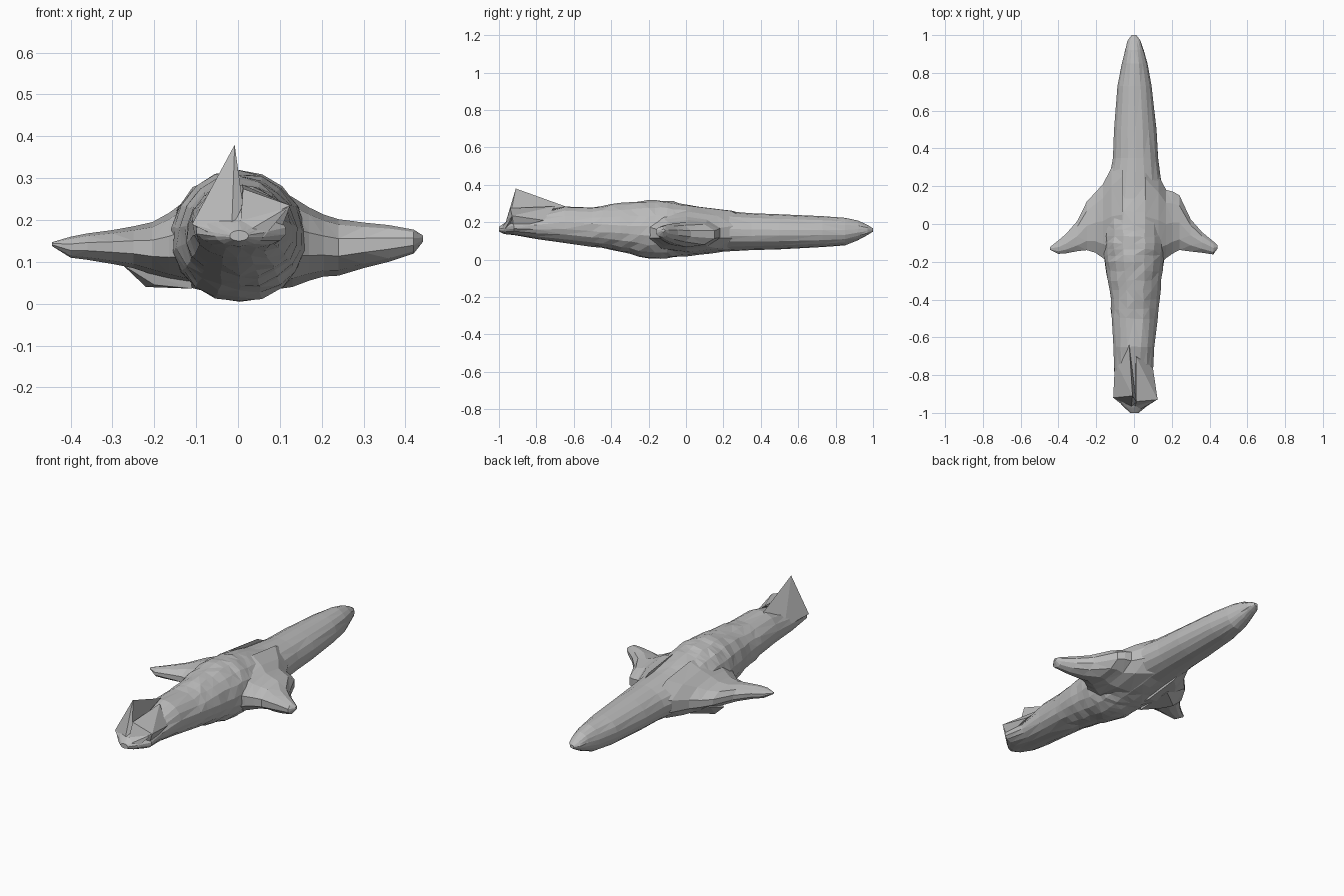
import bpy, bmesh, math, random
from mathutils import Vector

if "Cube" in bpy.data.objects:
    bpy.data.objects.remove(bpy.data.objects["Cube"], do_unlink=True)
random.seed(4)

grey = bpy.data.materials.new("stone grey")
grey.use_nodes = True
grey.diffuse_color = (0.5, 0.5, 0.5, 1)
grey.node_tree.nodes["Principled BSDF"].inputs["Base Color"].default_value = (0.5, 0.5, 0.5, 1)


def finish(bm, name):
    bmesh.ops.triangulate(bm, faces=bm.faces)
    bmesh.ops.recalc_face_normals(bm, faces=bm.faces)
    mesh = bpy.data.meshes.new(name)
    bm.to_mesh(mesh)
    bm.free()
    mesh.materials.append(grey)
    obj = bpy.data.objects.new(name, mesh)
    bpy.context.collection.objects.link(obj)
    return obj


def loft(name, rings):
    bm = bmesh.new()
    loops = [[bm.verts.new(p) for p in ring] for ring in rings]
    n = len(loops[0])
    for a, b in zip(loops, loops[1:]):
        for i in range(n):
            j = (i + 1) % n
            bm.faces.new((a[i], a[j], b[j], b[i]))
    bm.faces.new(loops[0])
    bm.faces.new(loops[-1])
    return finish(bm, name)


def oval(lo, hi, bottom, top, sides, mid=0.5):
    """Points of an oval whose widest line sits at a share of its height."""
    cx, rx = (lo + hi) / 2, (hi - lo) / 2
    cz = bottom + (top - bottom) * mid
    for i in range(sides):
        a = math.tau * (i + 0.5) / sides
        s = math.sin(a)
        yield cx + rx * math.cos(a), cz + s * ((top - cz) if s > 0 else (cz - bottom))


# Body stations: y, right edge, left edge, bottom, top
stations = [
    (-1.0, -.02, .025, .15, .175), (-.97, -.055, .06, .138, .195),
    (-.92, -.10, .115, .13, .225), (-.8, -.105, .10, .11, .245),
    (-.65, -.11, .11, .088, .285), (-.5, -.12, .125, .07, .282),
    (-.35, -.13, .14, .04, .30), (-.2, -.155, .16, .004, .318),
    (-.1, -.165, .165, .008, .314), (0, -.165, .165, .02, .297),
    (.2, -.14, .15, .043, .26), (.35, -.112, .13, .05, .248),
    (.5, -.108, .12, .055, .242), (.73, -.09, .095, .066, .232),
    (.85, -.065, .072, .075, .224), (.92, -.048, .052, .105, .208),
    (.97, -.034, .036, .13, .185), (1.0, -.012, .012, .15, .167)]

rings = []
for s, e in zip(stations, stations[1:] + stations[-1:]):
    # The middle is more finely faceted and rougher than the ends
    steps = 3 if -.6 < s[0] < .2 else 1
    rough = .004 if steps == 3 else .0015
    for k in range(steps):
        y, lo, hi, bottom, top = (p + (q - p) * k / steps for p, q in zip(s, e))
        ring = []
        for x, z in oval(lo, hi, bottom, top, 18, .47):
            jog = Vector([random.uniform(-rough, rough) for _ in range(3)])
            ring.append(Vector((x, y, z)) + jog * (abs(y) < .98))
        rings.append(ring)
loft("body", rings)

# Wing stations: x, front edge, back edge, bottom, top
left_wing = [
    (.06, -.30, .38, .03, .285), (.13, -.23, .27, .04, .255),
    (.17, -.19, .19, .055, .23), (.205, -.165, .18, .065, .213),
    (.24, -.145, .16, .067, .202), (.30, -.15, .03, .085, .194),
    (.36, -.155, -.04, .10, .188), (.42, -.163, -.09, .12, .177),
    (.442, -.13, -.112, .148, .163)]
right_wing = [
    (-.06, -.30, .40, .025, .285), (-.12, -.23, .31, .04, .25),
    (-.165, -.19, .22, .055, .217), (-.205, -.16, .175, .07, .195),
    (-.25, -.145, .125, .085, .185), (-.30, -.148, .02, .095, .176),
    (-.36, -.158, -.05, .105, .168), (-.40, -.16, -.085, .11, .16),
    (-.445, -.137, -.122, .138, .147)]
for name, wing in (("left_wing", left_wing), ("right_wing", right_wing)):
    loft(name, [[(x, y, z) for y, z in oval(f, b, lo, hi, 10)]
                for x, f, b, lo, hi in wing])


def hull(name, points):
    bm = bmesh.new()
    for p in points:
        bm.verts.new(p)
    bmesh.ops.convex_hull(bm, input=bm.verts)
    return finish(bm, name)


# Tall pointed crest and low flap on the nose, with a slot between them
hull("right_crest", [(-.008, -.91, .38), (-.11, -.92, .19), (.012, -.94, .235),
                     (-.015, -.97, .18), (-.025, -.64, .283), (-.10, -.72, .19)])
hull("left_flap", [(.012, -.94, .275), (.125, -.93, .235), (.005, -.97, .18),
                   (.01, -.70, .285), (.10, -.76, .21), (.10, -.92, .17)])
# Blunt beak closing the nose
hull("nose_tip", [(0, -1, .16), (-.11, -.92, .19), (.122, -.93, .232),
                  (.0, -.93, .235), (-.045, -.97, .158), (.06, -.97, .158),
                  (0, -.90, .13)])
# Stub below the right wing
hull("right_keel", [(-.275, .06, .092), (-.22, .06, .04), (-.20, .0, .045),
                    (-.11, -.08, .036), (-.11, .14, .045), (-.24, .13, .11),
                    (-.12, -.08, .13), (-.12, .18, .13)])
